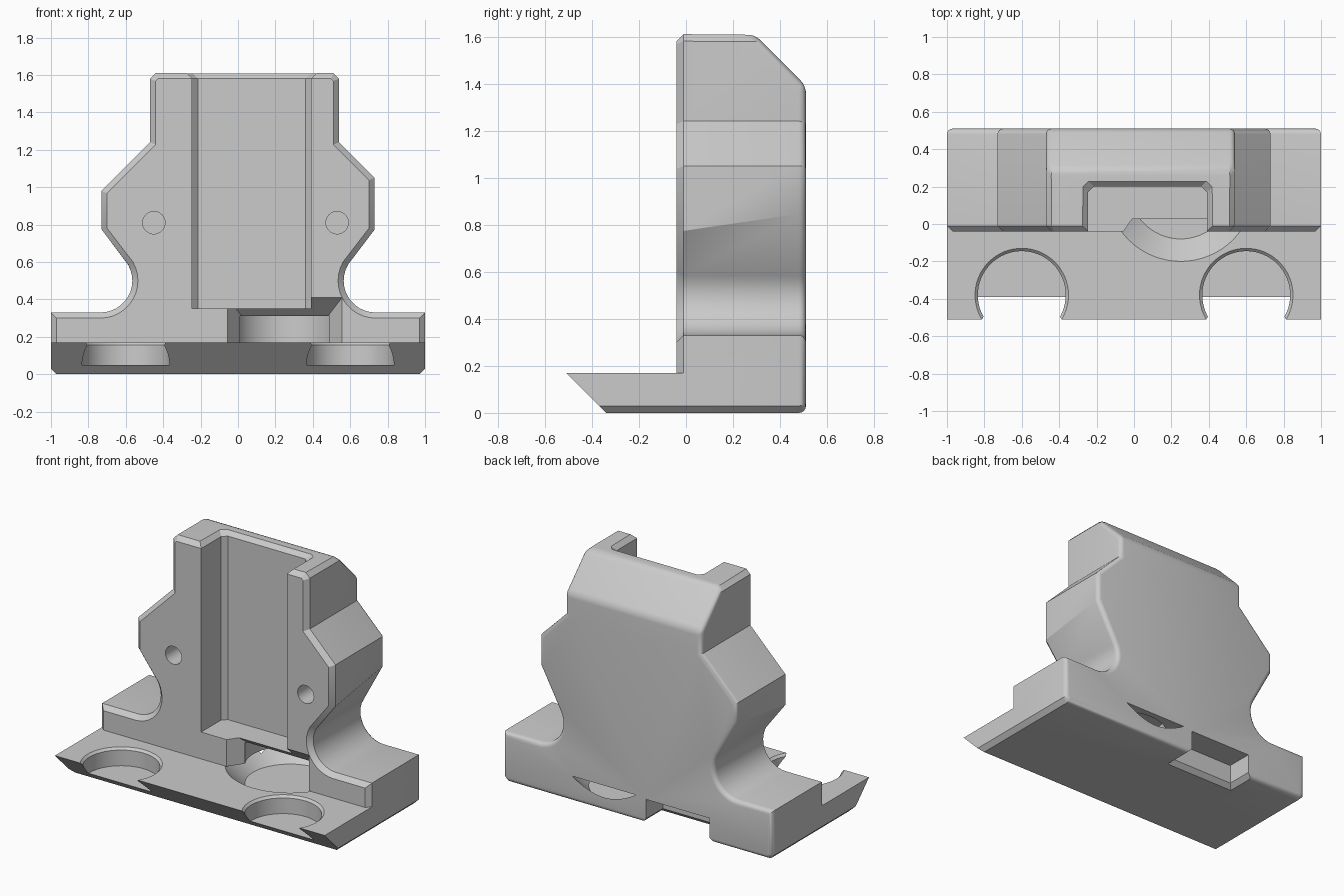
import bpy, bmesh, math
from mathutils import Vector

cube = bpy.data.objects.get("Cube")
if cube:
    bpy.data.objects.remove(cube)

grey = bpy.data.materials.new("plain grey")
grey.use_nodes = True
colour = (0.6, 0.6, 0.6, 1)
grey.diffuse_color = colour
grey.node_tree.nodes["Principled BSDF"].inputs["Base Color"].default_value = colour


def finish(name, bm):
    bmesh.ops.recalc_face_normals(bm, faces=bm.faces)
    mesh = bpy.data.meshes.new(name)
    bm.to_mesh(mesh)
    bm.free()
    mesh.materials.append(grey)
    ob = bpy.data.objects.new(name, mesh)
    bpy.context.collection.objects.link(ob)
    return ob


def loft(rings):
    """Solid through matching closed rings of 3D points."""
    bm = bmesh.new()
    loops = [[bm.verts.new(p) for p in ring] for ring in rings]
    n = len(loops[0])
    for a, b in zip(loops, loops[1:]):
        for i in range(n):
            j = (i + 1) % n
            bm.faces.new((a[i], a[j], b[j], b[i]))
    bm.faces.new(loops[0])
    bm.faces.new(loops[-1])
    bmesh.ops.recalc_face_normals(bm, faces=bm.faces)
    return bm


def circle(x, y, r, z, n=64):
    return [(x + r * math.cos(i * math.tau / n), y + r * math.sin(i * math.tau / n), z)
            for i in range(n)]


def rect(x0, x1, y0, y1, z):
    return [(x0, y0, z), (x1, y0, z), (x1, y1, z), (x0, y1, z)]


def combine(target, other, operation):
    mod = target.modifiers.new(other.name, 'BOOLEAN')
    mod.operation = operation
    mod.solver = 'EXACT'
    mod.object = other
    bpy.context.view_layer.objects.active = target
    bpy.ops.object.modifier_apply(modifier=mod.name)
    bpy.data.objects.remove(other)


# Upright body: waisted outline, slightly drafted towards the back
def half_outline(hip, shoulder, top):
    pts = [(0.97, 0), (1, 0.03), (1, 0.33)]
    for i in range(13):
        a = math.radians(270 - 10 * i)
        pts.append((0.735 + 0.17 * math.cos(a), 0.5 + 0.17 * math.sin(a)))
    return pts + [(0.73, hip), (0.73, shoulder), (top, 1.24), (top, 1.58), (top - 0.03, 1.61)]


def outline(y, hip):
    right = half_outline(hip, 1.05, 0.54)
    left = half_outline(hip, 0.98, 0.47)
    return [(x, y, z) for x, z in right] + [(-x, y, z) for x, z in reversed(left)]


bm = loft([outline(-0.04, 0.77), outline(0.51, 0.85)])

# Sloping top of the back
cut = bmesh.ops.bisect_plane(bm, geom=bm.verts[:] + bm.edges[:] + bm.faces[:],
                             plane_co=(0, 0.29, 1.61), plane_no=(0, 1, 1), clear_outer=True)
bmesh.ops.holes_fill(bm, edges=[e for e in cut['geom_cut'] if isinstance(e, bmesh.types.BMEdge)])
bmesh.ops.recalc_face_normals(bm, faces=bm.faces)


def bevel_rim(test, segments):
    edges = [e for e in bm.edges if any(test(f.normal.y) for f in e.link_faces)]
    bmesh.ops.bevel(bm, geom=edges, offset=0.03, offset_type='OFFSET', segments=segments,
                    profile=0.5, affect='EDGES', clamp_overlap=True)
    bm.normal_update()


bm.normal_update()
bevel_rim(lambda y: y < -0.9, 1)
bevel_rim(lambda y: y > 0.4, 4)
body = finish("bracket_body", bm)

# Front foot plate with undercut front and chamfered lower sides
bm = bmesh.new()
for s in (-1, 1):
    for x, y, z in ((1, -0.51, 0.17), (1, -0.37, 0.03), (0.97, -0.34, 0),
                    (1, 0.1, 0.17), (1, 0.1, 0.03), (0.97, 0.1, 0)):
        bm.verts.new((s * x, y, z))
bmesh.ops.convex_hull(bm, input=bm.verts[:])
bmesh.ops.dissolve_limit(bm, angle_limit=0.01, verts=bm.verts[:], edges=bm.edges[:])
combine(body, finish("foot_plate", bm), 'UNION')


# Front channel with chamfered back corners and flared top
def channel(z, o=0):
    x0, x1, y1 = -0.245 - o, 0.39 + o, 0.2 + o
    return [(x0, -0.3, z), (x1, -0.3, z), (x1, y1 - 0.03, z), (x1 - 0.03, y1, z),
            (x0 + 0.03, y1, z), (x0, y1 - 0.03, z)]


cutters = [("channel", loft([channel(0.35), channel(1.58), channel(1.68, 0.1)]))]

# Round pocket under the channel, with its flared mouth and conical lead-in
px, py = 0.25, 0.195
cutters.append(("pocket", loft([circle(px, py, 0.275, z) for z in (0.05, 0.31)])))
cutters.append(("pocket_cone", loft([circle(px, py, 0.275, 0.05), circle(px, py, 0.395, 0.17)])))


def mouth(y, o):
    return [(0.02 - o, y, 0.17), (0.48 + o, y, 0.17), (0.48 + o, y, 0.31 + 1.3 * o),
            (0.02 - o, y, 0.31 + 1.3 * o)]


cutters.append(("pocket_mouth", loft([mouth(0.07, 0), mouth(-0.06, 0.09)])))

# Foot recesses and small pin holes
for s in (-1, 1):
    cutters.append(("foot_recess", loft([circle(s * 0.6, -0.38, r, z) for r, z in
                                         ((0.235, 0.05), (0.235, 0.155), (0.265, 0.185))])))
for x in (-0.45, 0.53):
    ring = circle(x, 0.81, 0.06, 0, 32)
    cutters.append(("pin_hole", loft([[(a, y, b) for a, b, c in ring] for y in (-0.1, 0.2)])))

# Notch at the lower back edge
cutters.append(("back_notch", loft([rect(-0.59, 0, 0.27, 0.6, -0.03), rect(-0.53, -0.06, 0.33, 0.6, 0.03),
                                    rect(-0.53, -0.06, 0.33, 0.6, 0.16)])))

for name, solid in cutters:
    combine(body, finish(name + "_cutter", solid), 'DIFFERENCE')

# Smooth shading with crisp edges
bpy.ops.object.select_all(action='DESELECT')
body.select_set(True)
bpy.context.view_layer.objects.active = body
bpy.ops.object.shade_smooth_by_angle(angle=math.radians(28))
